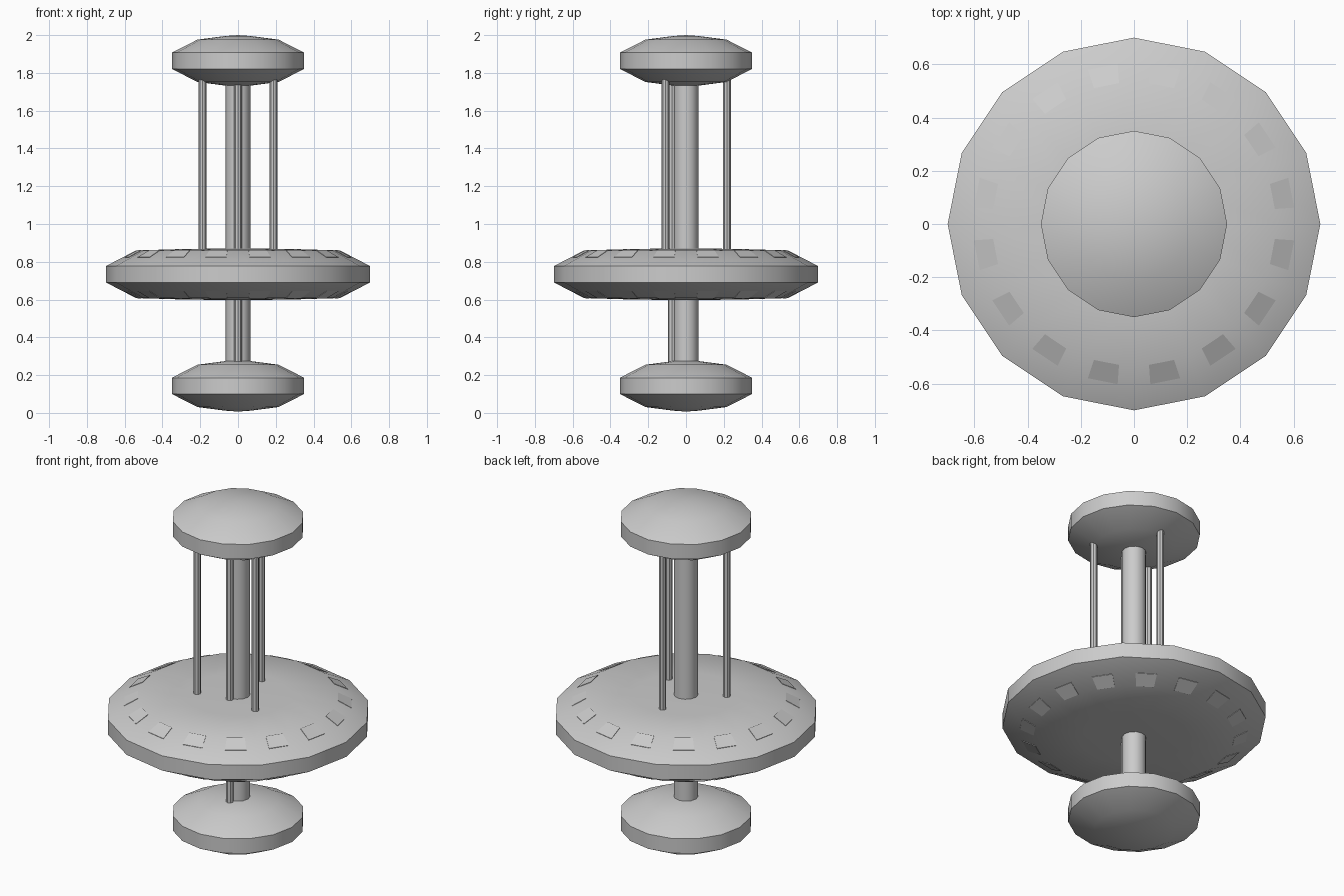
import bpy, bmesh
from math import cos, sin, pi

if "Cube" in bpy.data.objects:
    bpy.data.objects.remove(bpy.data.objects["Cube"])


def finish(name, bm, smooth=True):
    bmesh.ops.recalc_face_normals(bm, faces=bm.faces)
    me = bpy.data.meshes.new(name)
    bm.to_mesh(me)
    bm.free()
    ob = bpy.data.objects.new(name, me)
    bpy.context.collection.objects.link(ob)
    if smooth:
        bpy.ops.object.select_all(action='DESELECT')
        ob.select_set(True)
        bpy.context.view_layer.objects.active = ob
        bpy.ops.object.shade_smooth_by_angle(angle=pi / 6)
    return ob


def lathe(name, profile, center, sides):
    """Revolve (radius, z) points; radius 0 becomes a pole."""
    cx, cy, cz = center
    bm = bmesh.new()
    rings = []
    for r, z in profile:
        n = sides if r > 0 else 1
        rings.append([bm.verts.new((cx + r * cos(2 * pi * i / sides),
                                    cy + r * sin(2 * pi * i / sides), cz + z))
                      for i in range(n)])
    for a, b in zip(rings, rings[1:]):
        for i in range(sides):
            j = (i + 1) % sides
            quad = [a[i % len(a)], a[j % len(a)], b[j % len(b)], b[i % len(b)]]
            bm.faces.new(list(dict.fromkeys(quad)))
    return finish(name, bm)


def rod(name, x, y, r, z0, z1, sides):
    return lathe(name, [(0, z0), (r, z0), (r, z1), (0, z1)], (x, y, 0), sides)


def disc(name, half, z):
    lower = [(r, -h) for r, h in reversed(half)]
    return lathe(name, lower + half, (0, 0, z), 16)


# Three stacked discs
small = [(0.35, 0.043), (0.215, 0.112), (0.07, 0.131), (0, 0.136)]
large = [(0.70, 0.043), (0.54, 0.126), (0.28, 0.134), (0, 0.137)]
disc("top_disc", small, 1.864)
disc("bottom_disc", small, 0.143)
disc("middle_disc", large, 0.734)

# Window panels on both slopes of the middle disc
bm = bmesh.new()
for side in (1, -1):
    for i in range(16):
        a = (i + 0.5) * pi / 8
        loops = []
        for lift in (-0.004, 0.003):
            loop = []
            for d, w, h in ((0.53, -0.048, 0.126), (0.53, 0.048, 0.126),
                            (0.602, 0.057, 0.087), (0.602, -0.057, 0.087)):
                loop.append(bm.verts.new((d * cos(a) - w * sin(a),
                                          d * sin(a) + w * cos(a),
                                          0.734 + side * (h + lift))))
            loops.append(loop)
        bm.faces.new(loops[0])
        bm.faces.new(loops[1])
        for k in range(4):
            m = (k + 1) % 4
            bm.faces.new((loops[0][k], loops[0][m], loops[1][m], loops[1][k]))
finish("window_panels", bm, smooth=False)

# Central column with a pipe along its front
rod("central_column", 0, 0, 0.065, 0.15, 1.86, 12)
rod("column_pipe", 0, -0.075, 0.02, 0.2, 1.82, 8)

# Three outer support rods
for i in range(3):
    a = pi / 2 + i * 2 * pi / 3
    rod(f"support_rod_{i + 1}", 0.217 * cos(a), 0.217 * sin(a), 0.02, 0.78, 1.82, 8)
